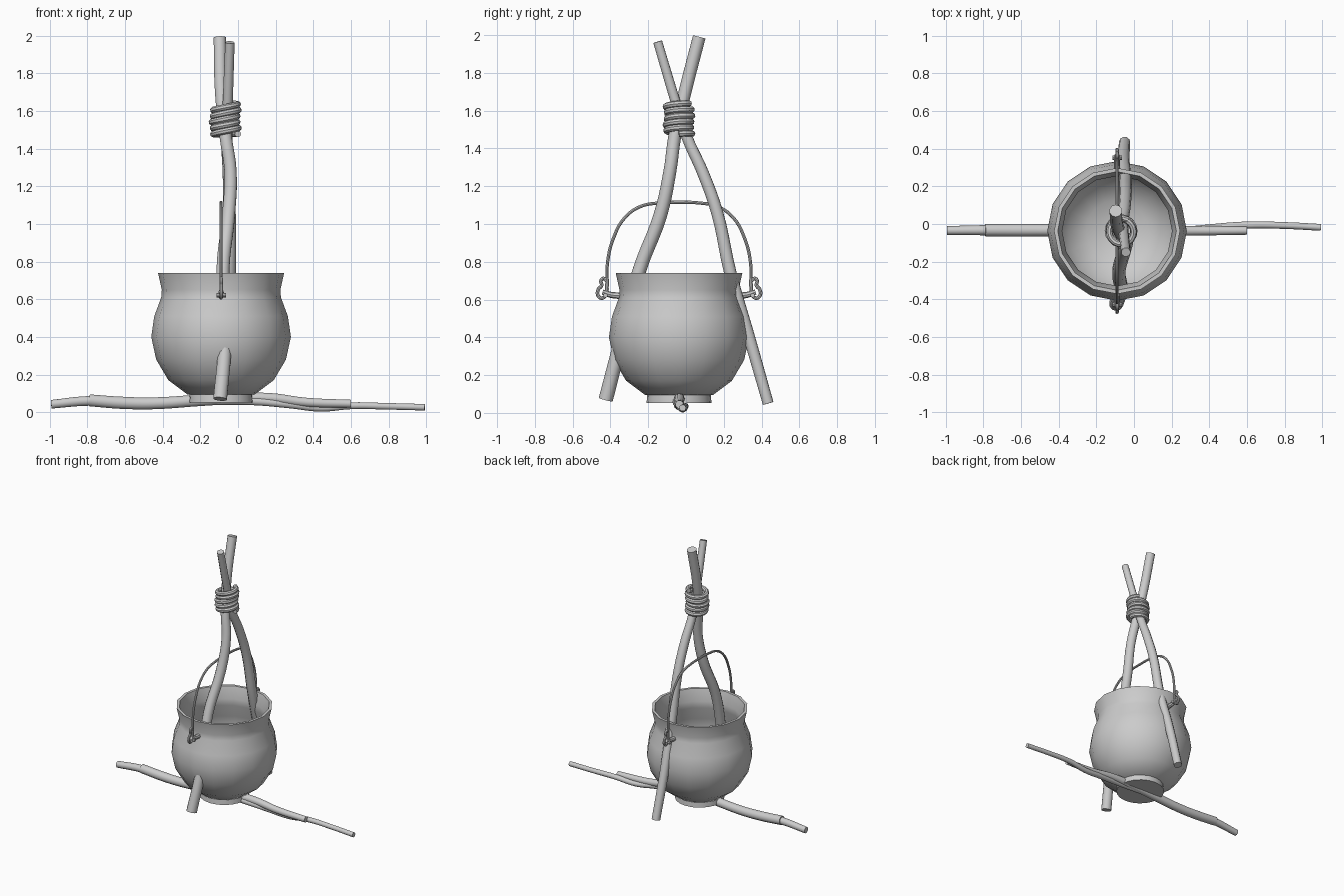
import bpy, math

PX, PY = -0.09, -0.037   # pot axis


def finish(ob, angle=40):
    bpy.ops.object.select_all(action='DESELECT')
    ob.select_set(True)
    bpy.context.view_layer.objects.active = ob
    if ob.type == 'CURVE':
        bpy.ops.object.convert(target='MESH')
        ob = bpy.context.view_layer.objects.active
    bpy.ops.object.shade_smooth_by_angle(angle=math.radians(angle))
    return ob


def tube(name, pts, radii, res=2, steps=5, poly=False):
    """Round tube along points; radii is one value or one per point."""
    cu = bpy.data.curves.new(name, 'CURVE')
    cu.dimensions = '3D'
    cu.bevel_depth = 1.0
    cu.bevel_resolution = res
    cu.resolution_u = steps
    cu.use_fill_caps = True
    if not isinstance(radii, (list, tuple)):
        radii = [radii] * len(pts)
    sp = cu.splines.new('POLY' if poly else 'BEZIER')
    ps = sp.points if poly else sp.bezier_points
    ps.add(len(pts) - 1)
    for p, co, r in zip(ps, pts, radii):
        p.co = (*co, 1) if poly else co
        p.radius = r
        if not poly:
            p.handle_left_type = p.handle_right_type = 'AUTO'
    ob = bpy.data.objects.new(name, cu)
    bpy.context.collection.objects.link(ob)
    return finish(ob)


def lathe(name, prof, sides):
    """Revolve an (r, z) profile around the pot axis; r = 0 ends become poles."""
    verts, rings, faces = [], [], []
    for r, z in prof:
        n = 1 if r == 0 else sides
        rings.append([len(verts) + i for i in range(n)])
        for i in range(n):
            a = 2 * math.pi * i / sides
            verts.append((PX + r * math.cos(a), PY + r * math.sin(a), z))
    for a, b in zip(rings, rings[1:]):
        for i in range(sides):
            j = (i + 1) % sides
            f = [a[i % len(a)], a[j % len(a)], b[j % len(b)], b[i % len(b)]]
            faces.append(list(dict.fromkeys(f)))
    me = bpy.data.meshes.new(name)
    me.from_pydata(verts, [], faces)
    ob = bpy.data.objects.new(name, me)
    bpy.context.collection.objects.link(ob)
    return finish(ob)


# cauldron: outer wall, rim, inner wall
lathe("cauldron", [
    (0, 0.08), (0.18, 0.095), (0.28, 0.17), (0.345, 0.28), (0.371, 0.40),
    (0.355, 0.51), (0.318, 0.61), (0.315, 0.65), (0.335, 0.74),
    (0.315, 0.74), (0.292, 0.65), (0.295, 0.60), (0.333, 0.50),
    (0.349, 0.40), (0.325, 0.29), (0.26, 0.19), (0.165, 0.12), (0, 0.105)], 16)
lathe("cauldron_foot", [(0, 0.052), (0.172, 0.052), (0.168, 0.10), (0, 0.10)], 20)

# two crossed upright sticks
tube("front_stick",
     [(-0.095, -0.425, 0.07), (-0.07, -0.35, 0.36), (-0.08, -0.245, 0.76),
      (-0.05, -0.135, 1.05), (-0.04, -0.085, 1.28), (-0.065, -0.06, 1.46),
      (-0.09, -0.005, 1.70), (-0.097, 0.07, 1.99)],
     [0.038, 0.037, 0.036, 0.036, 0.034, 0.034, 0.034, 0.034], 3)
tube("back_stick",
     [(-0.05, 0.435, 0.05), (-0.055, 0.335, 0.40), (-0.045, 0.235, 0.74),
      (-0.045, 0.165, 1.06), (-0.05, 0.09, 1.27), (-0.06, 0.005, 1.46),
      (-0.055, -0.05, 1.63), (-0.043, -0.15, 1.965)],
     [0.030, 0.032, 0.034, 0.033, 0.032, 0.030, 0.027, 0.025], 3)

# rope lashing
turns, n = 5.2, 18
coil = []
for i in range(int(turns * n) + 1):
    a = 2 * math.pi * i / n
    t = i / (turns * n)
    r = 0.067 + 0.004 * math.sin(1.3 * a)
    coil.append((-0.068 + r * math.cos(a), -0.037 + r * math.sin(a),
                 1.47 + 0.165 * t + 0.008 * math.cos(a)))
tube("rope_lashing", coil, 0.017, 2, poly=True)

# bail handle: half path ending in the curled hook, mirrored across the pot
half = [(0.10, 1.112), (0.21, 1.09), (0.29, 1.03), (0.345, 0.93), (0.378, 0.80),
        (0.38, 0.67)]
path = ([(PX, PY - d, z) for d, z in reversed(half)] + [(PX, PY, 1.115)]
        + [(PX, PY + d, z) for d, z in half])
tube("bail_handle", path, 0.0085)
hook = [(0.382, 0.685), (0.385, 0.635), (0.405, 0.608), (0.428, 0.62),
        (0.428, 0.652), (0.41, 0.675), (0.413, 0.70), (0.40, 0.712),
        (0.385, 0.70)]
for s, side in ((-1, "front"), (1, "back")):
    tube(side + "_hook", [(PX, PY + s * d, z) for d, z in hook], 0.0095)
    tube(side + "_lug", [(PX, PY + s * 0.30, 0.62), (PX, PY + s * 0.36, 0.625),
                         (PX, PY + s * 0.405, 0.64)], [0.018, 0.016, 0.014])
    tube(side + "_pin", [(PX - 0.025, PY + s * 0.39, 0.622),
                         (PX + 0.025, PY + s * 0.39, 0.622)], 0.012)

# ground branches: a thick one and a longer thin one running through it
tube("thick_branch",
     [(-0.79, -0.033, 0.063), (-0.62, -0.033, 0.05), (-0.45, -0.033, 0.047),
      (-0.20, -0.035, 0.063), (0.0, -0.035, 0.073), (0.17, -0.036, 0.075),
      (0.36, -0.036, 0.053), (0.60, -0.035, 0.045)],
     [0.033, 0.034, 0.033, 0.032, 0.030, 0.028, 0.025, 0.022], 3)
tube("thin_branch",
     [(-0.993, -0.035, 0.042), (-0.79, -0.033, 0.060), (-0.60, -0.033, 0.052),
      (-0.40, -0.034, 0.05), (-0.15, -0.035, 0.06), (0.08, -0.05, 0.058),
      (0.28, -0.035, 0.040), (0.44, -0.018, 0.022), (0.60, -0.006, 0.034),
      (0.80, -0.008, 0.031), (0.993, -0.018, 0.026)],
     [0.024, 0.027, 0.026, 0.024, 0.024, 0.022, 0.021, 0.020, 0.019, 0.018, 0.018], 3)
